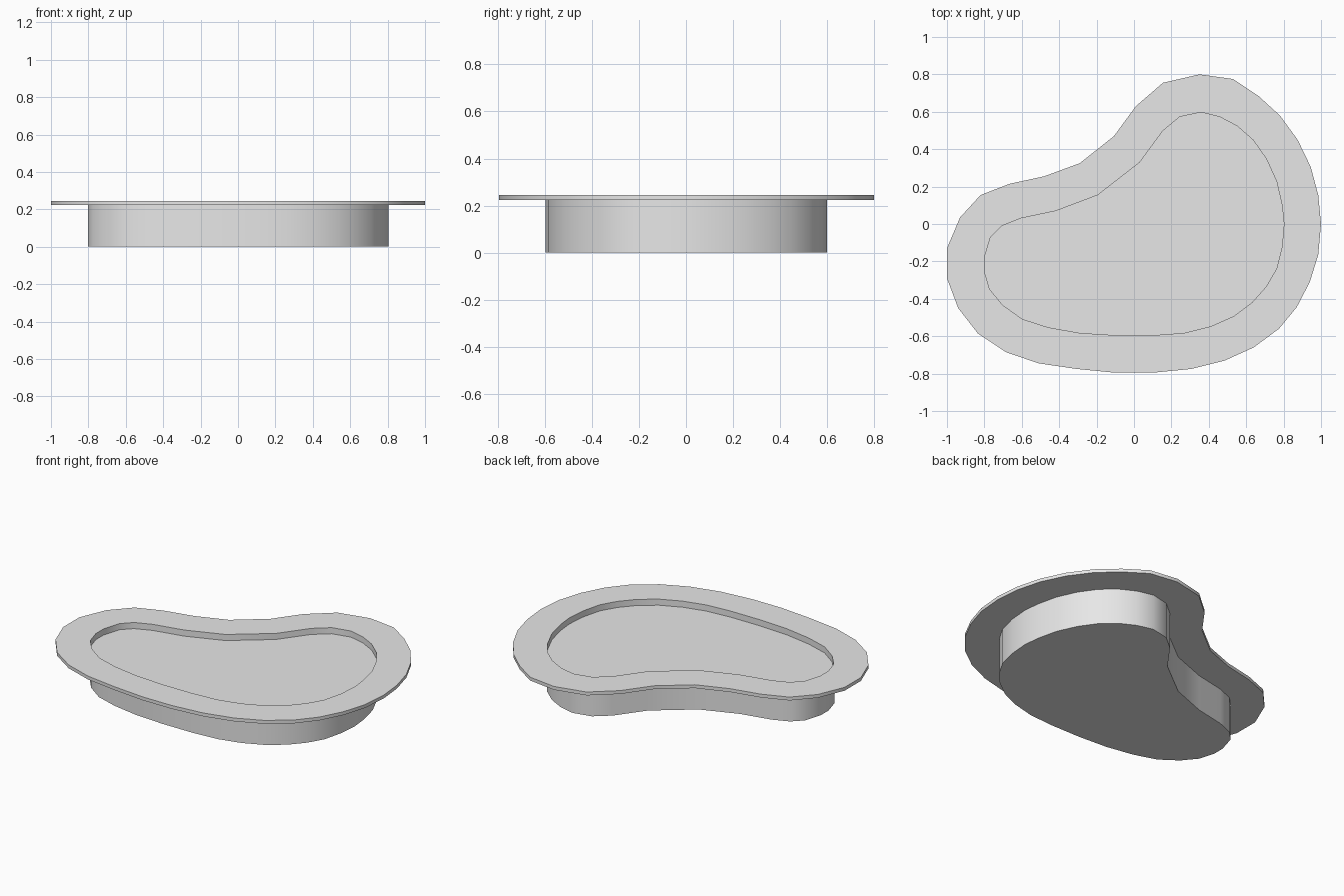
import bpy, math

if "Cube" in bpy.data.objects:
    bpy.data.objects.remove(bpy.data.objects["Cube"])

# Plan outlines, counter-clockwise order reversed (clockwise from the top lobe)
RIM = [(.35,.8),(.53,.775),(.665,.685),(.78,.58),(.875,.45),(.945,.305),(.985,.155),(1,0),
       (.985,-.165),(.94,-.31),(.87,-.445),(.775,-.56),(.64,-.66),(.485,-.73),(.305,-.775),(.1,-.795),
       (-.1,-.795),(-.305,-.775),(-.51,-.745),(-.685,-.685),(-.835,-.585),(-.94,-.45),(-1,-.29),(-1,-.13),
       (-.93,.035),(-.82,.155),(-.665,.215),(-.48,.255),(-.29,.325),(-.107,.47),(.01,.63),(.155,.755)]
WALL = [(.36,.6),(.46,.575),(.555,.525),(.64,.45),(.71,.35),(.765,.23),(.795,.1),(.805,0),
        (.795,-.12),(.765,-.24),(.71,-.335),(.635,-.42),(.535,-.495),(.41,-.55),(.27,-.585),(.105,-.597),
        (-.1,-.597),(-.29,-.585),(-.46,-.555),(-.6,-.51),(-.705,-.435),(-.775,-.35),(-.803,-.255),(-.803,-.18),
        (-.77,-.07),(-.71,-.01),(-.61,.03),(-.42,.07),(-.195,.155),(.03,.33),(.155,.5),(.245,.575)]
RIM_LOW, RIM_TOP, WATER = 0.223, 0.244, 0.206

grey = bpy.data.materials.new("light grey")
grey.diffuse_color = (0.8, 0.8, 0.8, 1)
grey.use_nodes = True
grey.node_tree.nodes["Principled BSDF"].inputs["Base Color"].default_value = grey.diffuse_color


def make(name, loops, bottom=False, top=False):
    """Skin stacked (outline, z) loops; optionally cap the first and last."""
    n = len(WALL)
    verts = [(x, y, z) for outline, z in loops for x, y in outline]
    faces = []
    for k in range(len(loops) - 1):
        for i in range(n):
            j = (i + 1) % n
            faces.append((k*n + i, k*n + n + i, k*n + n + j, k*n + j))
    if bottom:
        faces.append(tuple(range(n)))
    if top:
        faces.append(tuple(reversed(range(len(verts) - n, len(verts)))))
    mesh = bpy.data.meshes.new(name)
    mesh.from_pydata(verts, [], faces)
    mesh.materials.append(grey)
    obj = bpy.data.objects.new(name, mesh)
    bpy.context.collection.objects.link(obj)
    bpy.context.view_layer.objects.active = obj
    obj.select_set(True)
    bpy.ops.object.shade_smooth_by_angle(angle=math.radians(35))
    obj.select_set(False)


# Pool shell: floor, outer wall, flat rim and the short inner wall
inner = [(x * .996, y * .996) for x, y in WALL]
make("pool_shell", [(WALL, 0), (WALL, RIM_LOW), (RIM, RIM_LOW), (RIM, RIM_TOP),
                    (inner, RIM_TOP), (inner, WATER)], bottom=True)
# Water surface just below the rim
make("water_surface", [(inner, WATER)], top=True)
